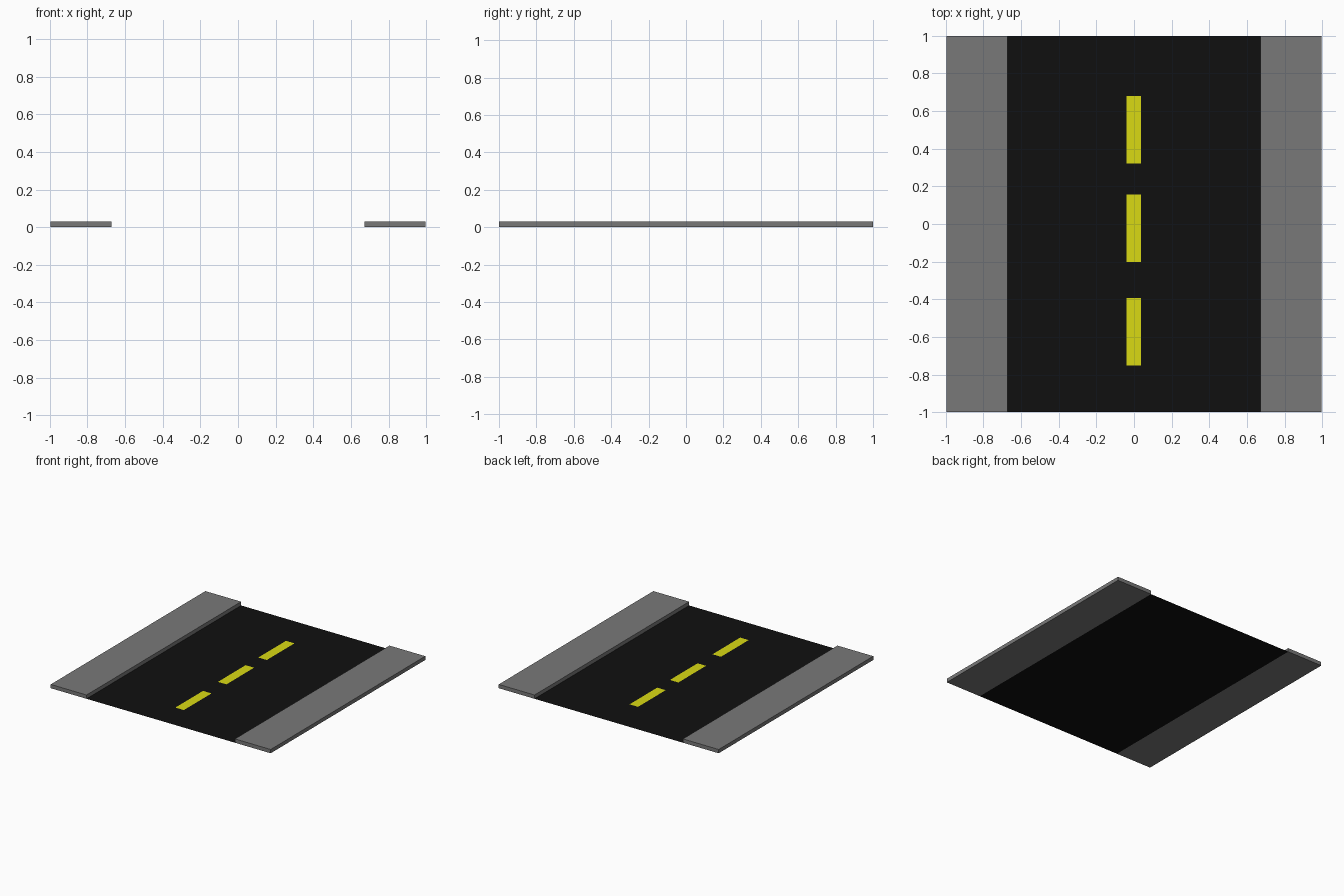
import bpy
import bmesh

cube = bpy.data.objects.get("Cube")
if cube:
    bpy.data.objects.remove(cube, do_unlink=True)


def material(name, rgb):
    mat = bpy.data.materials.new(name)
    mat.use_nodes = True
    colour = (*rgb, 1.0)
    mat.diffuse_color = colour
    mat.node_tree.nodes["Principled BSDF"].inputs["Base Color"].default_value = colour
    return mat


def slab(name, mat, x0, x1, y0, y1, z, height=0.0):
    """Flat rectangle, or a box when a height is given."""
    bm = bmesh.new()
    corners = [(x0, y0), (x1, y0), (x1, y1), (x0, y1)]
    face = bm.faces.new([bm.verts.new((x, y, z)) for x, y in corners])
    if height:
        solid = bmesh.ops.extrude_face_region(bm, geom=[face], use_keep_orig=True)
        top = [v for v in solid["geom"] if isinstance(v, bmesh.types.BMVert)]
        bmesh.ops.translate(bm, verts=top, vec=(0, 0, height))
        bmesh.ops.recalc_face_normals(bm, faces=bm.faces)
    mesh = bpy.data.meshes.new(name)
    bm.to_mesh(mesh)
    bm.free()
    mesh.materials.append(mat)
    obj = bpy.data.objects.new(name, mesh)
    bpy.context.collection.objects.link(obj)
    return obj


asphalt = material("asphalt black", (0.005, 0.005, 0.005))
concrete = material("concrete grey", (0.19, 0.19, 0.19))
paint = material("paint yellow", (0.7, 0.7, 0.007))

# Road surface between the pavements
slab("road_surface", asphalt, -0.672, 0.672, -1, 1, 0)

# Raised pavement on each side
slab("pavement_right", concrete, -0.996, -0.672, -1, 1, 0, 0.031)
slab("pavement_left", concrete, 0.672, 0.996, -1, 1, 0, 0.031)

# Dashed centre line
for i, y in enumerate((-0.573, -0.022, 0.5)):
    slab(f"lane_dash_{i + 1}", paint, -0.041, 0.036, y - 0.179, y + 0.179, 0.002)
